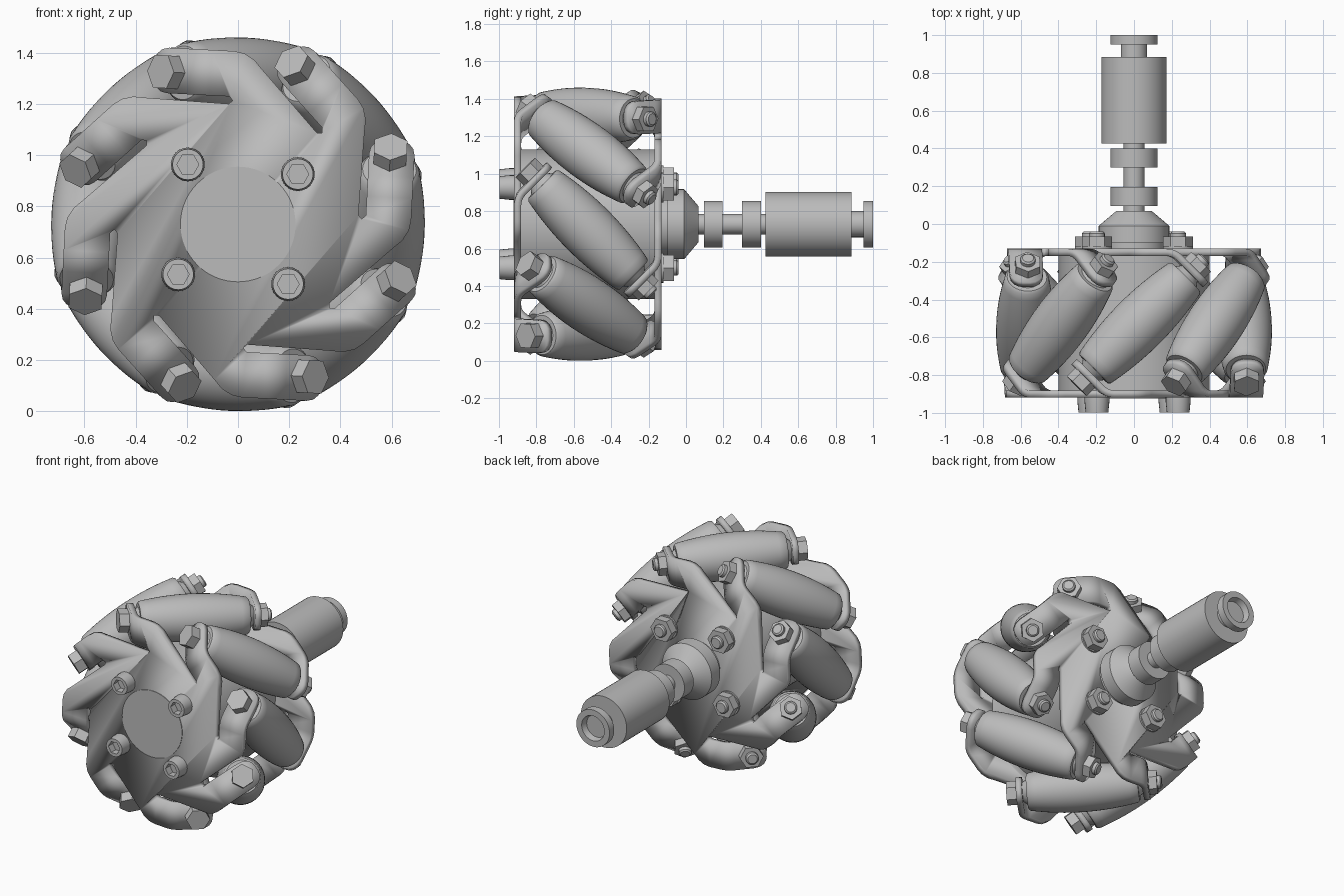
import bpy, bmesh
from math import radians, cos, sin, pi, tan
from mathutils import Matrix, Vector

cube = bpy.data.objects.get("Cube")
if cube:
    bpy.data.objects.remove(cube)

metal = bpy.data.materials.new("plain grey")
metal.use_nodes = True
GREY = (0.5, 0.5, 0.5, 1)
metal.diffuse_color = GREY
metal.node_tree.nodes["Principled BSDF"].inputs["Base Color"].default_value = GREY

COUNT = 8
CENTRE = Matrix.Translation((0, -0.525, 0.73))
SECTORS = [CENTRE @ Matrix.Rotation(radians(3) + 2 * pi * i / COUNT, 4, 'Y') for i in range(COUNT)]
AXLE_HEIGHT = 0.58        # roller axle distance from the wheel axis


def finish(name, bm, smooth=True):
    bmesh.ops.recalc_face_normals(bm, faces=bm.faces[:])
    mesh = bpy.data.meshes.new(name)
    bm.to_mesh(mesh)
    bm.free()
    mesh.materials.append(metal)
    obj = bpy.data.objects.new(name, mesh)
    bpy.context.collection.objects.link(obj)
    if smooth:
        bpy.ops.object.select_all(action='DESELECT')
        obj.select_set(True)
        bpy.context.view_layer.objects.active = obj
        bpy.ops.object.shade_smooth_by_angle(angle=radians(35))
    return obj


def turned(name, profile, placements, segs=32, smooth=True):
    """Revolve (radius, height[, 'hex']) points about local z at every placement."""
    bm = bmesh.new()
    for place in placements:
        rings = []
        for radius, height, *shape in profile:
            ring = []
            for k in range(segs):
                a = 2 * pi * k / segs
                r = radius
                if shape:
                    r *= cos(pi / 6) / cos(a % (pi / 3) - pi / 6)
                ring.append(bm.verts.new(place @ Vector((r * cos(a), r * sin(a), height))))
            rings.append(ring)
        for low, high in zip(rings, rings[1:]):
            for k in range(segs):
                n = (k + 1) % segs
                bm.faces.new((low[k], low[n], high[n], high[k]))
        bm.faces.new(rings[0])
        bm.faces.new(rings[-1])
    return finish(name, bm, smooth)


def aim(position, direction):
    return Matrix.Translation(position) @ Vector(direction).to_track_quat('Z', 'Y').to_matrix().to_4x4()


# Side plates: a saw-shaped disc whose tabs fold 45 degrees over the roller ends
BEND, RADIUS, FOLD = -0.136, 0.10, pi / 4
TAB_MID, TAB_HALF, PLATE_Y, THICK = 0.586, 0.089, -0.375, 0.038


def tab_path():
    """(x, y, half width) stations along a tab, from the bend to the rounded tip."""
    stations = []
    for k in range(1, 6):
        a = FOLD * k / 5
        stations.append((BEND - RADIUS * sin(a), PLATE_Y + RADIUS * (1 - cos(a)), TAB_HALF))
    x, y, _ = stations[-1]
    for d, half in ((0.12, 1), (0.155, 0.93), (0.18, 0.75), (0.195, 0.5), (0.2, 0.2)):
        stations.append((x - d * cos(FOLD), y + d * sin(FOLD), half * TAB_HALF))
    return stations


def plate(name, place):
    bm = bmesh.new()
    low, high = TAB_MID - TAB_HALF, TAB_MID + TAB_HALF
    outline = [(-0.06, 0.468), (-0.046, 0.482), (-0.06, low), (BEND, low), (BEND, high),
               (-0.05, high), (-0.01, 0.668), (0.03, 0.645), (0.06, 0.612)]
    border = []
    for i in range(COUNT):
        turn = place @ Matrix.Rotation(2 * pi * i / COUNT, 4, 'Y')
        part = [bm.verts.new(turn @ Vector((u, PLATE_Y, v))) for u, v in outline]
        border += part
        a, b = part[3], part[4]
        for x, y, half in tab_path():
            c = bm.verts.new(turn @ Vector((x, y, TAB_MID - half)))
            d = bm.verts.new(turn @ Vector((x, y, TAB_MID + half)))
            bm.faces.new((a, b, d, c))
            a, b = c, d
    bm.faces.new(border)
    obj = finish(name, bm)
    solid = obj.modifiers.new("thickness", 'SOLIDIFY')
    solid.thickness = THICK
    solid.offset = 0
    return obj


plate("front_plate", SECTORS[0])
plate("back_plate", SECTORS[0] @ Matrix.Rotation(pi, 4, 'Z'))

# Slanted barrel rollers with their axles, heads and nuts
axles = [s @ aim((0, 0, AXLE_HEIGHT), (1, 1, 0)) for s in SECTORS]
HALF = 0.345
barrel = [(0.085, -HALF), (0.105, -HALF)]
for k in range(-8, 9):
    t = k / 8
    barrel.append((0.15 - 0.033 * t * t, t * (HALF - 0.012)))
barrel += [(0.105, HALF), (0.085, HALF)]
turned("rollers", barrel, axles, 40)
turned("roller_axles", [(0.035, -0.42), (0.035, 0.42)], axles, 16)
for name, side in (("front", -1), ("back", 1)):
    turned(name + "_spacers", [(0.085, side * 0.34), (0.06, side * 0.372)], axles, 24)
turned("roller_bolt_heads", [(0.074, -0.408), (0.074, -0.472)], axles, 6, False)
turned("roller_nuts", [(0.074, 0.408), (0.074, 0.46)], axles, 6, False)
turned("roller_bolt_tips", [(0.04, 0.45), (0.04, 0.48), (0.03, 0.488)], axles, 16)

# Central drum and flush front cap
axis = aim((0, 0, 0.73), (0, 1, 0))
turned("drum", [(0.4, -0.89), (0.4, -0.16)], [axis], 64)
turned("front_cap", [(0.225, -0.923), (0.225, -0.90)], [axis], 64)

# Four through-bolts: socket heads in front, nuts behind
bolts = []
for k in range(4):
    a = radians(40) + k * pi / 2
    bolts.append(aim((0.305 * cos(a), 0, 0.73 + 0.305 * sin(a)), (0, 1, 0)))
turned("socket_screws", [(0.066, -0.91), (0.066, -0.94), (0.06, -0.998), (0.043, -0.998, 'hex'),
                         (0.043, -0.95, 'hex')], bolts, 24)
turned("plate_washers", [(0.08, -0.14), (0.08, -0.12)], bolts, 24)
turned("plate_nuts", [(0.08, -0.12), (0.08, -0.065)], bolts, 6, False)
turned("screw_tips", [(0.042, -0.07), (0.042, -0.05), (0.034, -0.04)], bolts, 16)

# Rear hub, stepped shaft with collars, and the hollow coupling
turned("hub", [(0.165, -0.15), (0.165, -0.10), (0.187, -0.10), (0.187, -0.01), (0.095, 0.068),
               (0.06, 0.068)], [axis], 48)
turned("shaft", [(0.055, 0.05), (0.055, 0.45)], [axis])
for name, start in (("inner_collar", 0.095), ("outer_collar", 0.3)):
    turned(name, [(0.125, start), (0.125, start + 0.1)], [axis], 48)
turned("coupling", [(0.173, 0.425), (0.173, 0.885)], [axis], 48)
turned("end_neck", [(0.07, 0.88), (0.07, 0.96)], [axis])
turned("end_ring", [(0.125, 0.95), (0.125, 1.0), (0.085, 1.0), (0.075, 0.96)], [axis], 48)
